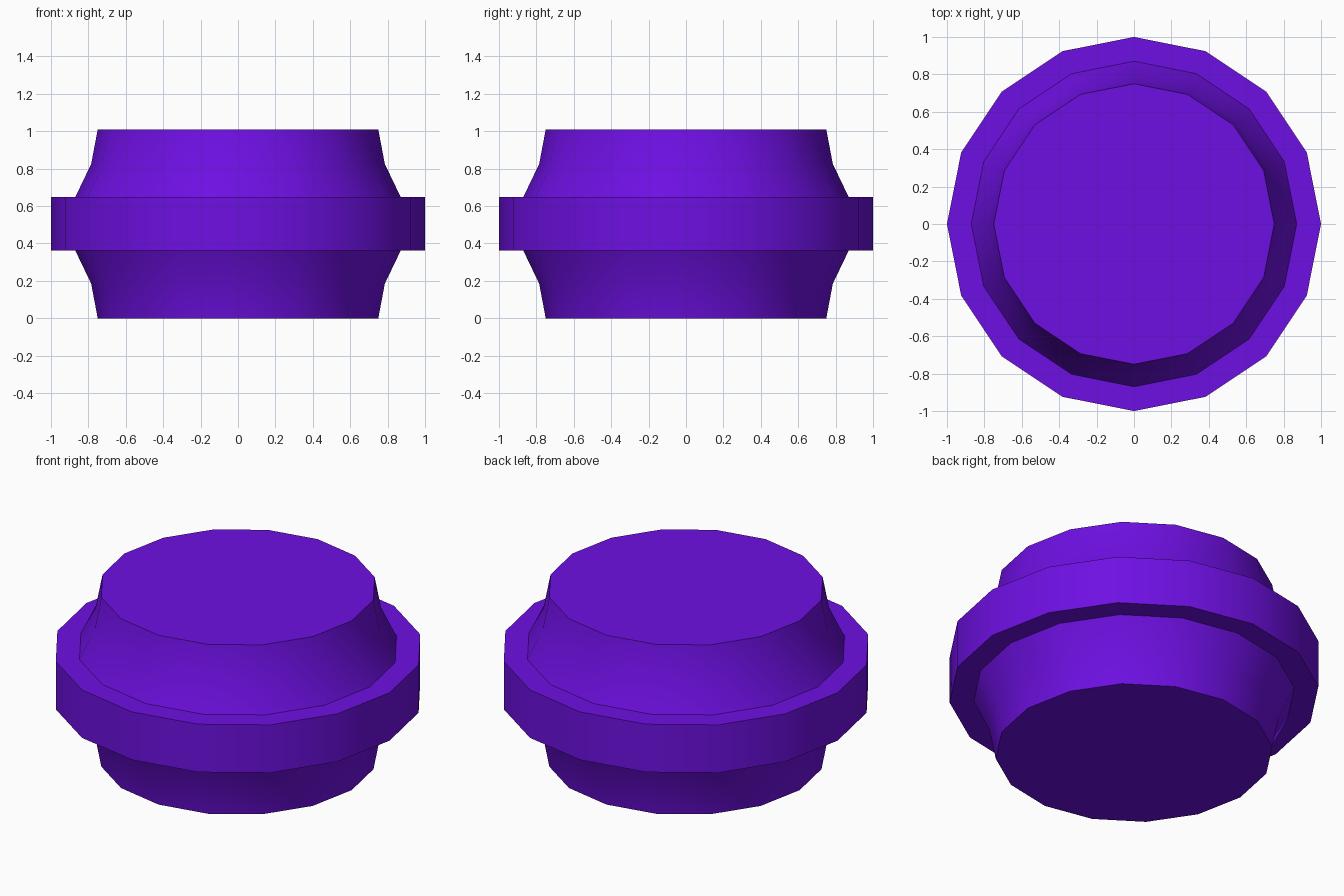
import bpy
import bmesh
from math import cos, sin, tau, radians

cube = bpy.data.objects.get("Cube")
if cube:
    bpy.data.objects.remove(cube, do_unlink=True)

SIDES = 16

# Single violet material
violet = bpy.data.materials.new("violet")
violet.use_nodes = True
color = (0.155, 0.005, 0.76, 1)
violet.diffuse_color = color
violet.node_tree.nodes["Principled BSDF"].inputs["Base Color"].default_value = color


def lathe(name, profile):
    """Turn a (radius, height) profile into a capped solid."""
    bm = bmesh.new()
    rings = [[bm.verts.new((r * cos(tau * i / SIDES), r * sin(tau * i / SIDES), z))
              for i in range(SIDES)] for r, z in profile]
    for low, high in zip(rings, rings[1:]):
        for i in range(SIDES):
            j = (i + 1) % SIDES
            bm.faces.new((low[i], low[j], high[j], high[i]))
    bm.faces.new(rings[0][::-1])
    bm.faces.new(rings[-1])
    mesh = bpy.data.meshes.new(name)
    bm.to_mesh(mesh)
    bm.free()
    mesh.materials.append(violet)
    obj = bpy.data.objects.new(name, mesh)
    bpy.context.collection.objects.link(obj)
    bpy.ops.object.select_all(action='DESELECT')
    obj.select_set(True)
    bpy.context.view_layer.objects.active = obj
    bpy.ops.object.shade_smooth_by_angle(angle=radians(30))
    return obj


# Flared hub with a wide flat band around its middle
height = 1.01
lower = [(0.75, 0), (0.785, 0.185), (0.87, 0.362), (1, 0.362)]
upper = [(r, height - z) for r, z in reversed(lower)]
lathe("banded_hub", lower + upper)
